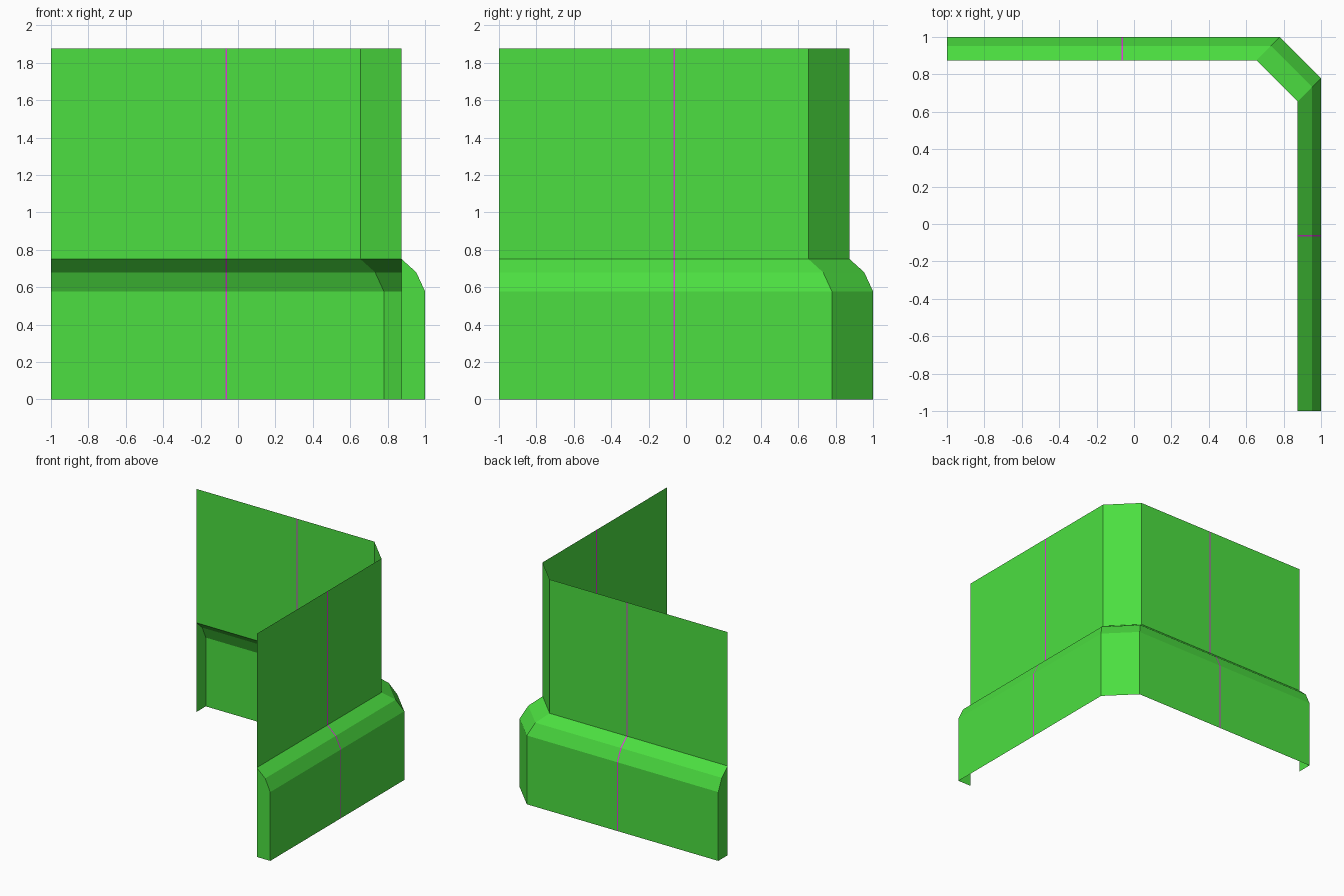
import bpy
import bmesh

cube = bpy.data.objects.get("Cube")
if cube:
    bpy.data.objects.remove(cube, do_unlink=True)


def make_material(name, colour):
    mat = bpy.data.materials.new(name)
    mat.use_nodes = True
    mat.diffuse_color = colour
    mat.node_tree.nodes["Principled BSDF"].inputs["Base Color"].default_value = colour
    return mat


green = make_material("bright green", (0.072, 0.74, 0.052, 1))
magenta = make_material("magenta", (0.70, 0.04, 0.68, 1))

INNER = 0.875      # distance of the upper wall from the centre
CHAMFER = 0.22     # cut across the corner
STRIPE = -0.0625   # middle of each wall
HALF = 0.005       # half the stripe width

# Wall cross-sections as (distance from centre, height)
skirt = [(1, 0), (1, 0.578), (0.953, 0.68), (INNER, 0.75)]
upper = [(INNER, 0.75), (INNER, 1.875)]


def plan(d):
    """Plan of both walls and the chamfered corner at distance d."""
    half = [(-1, d), (STRIPE - HALF, d), (STRIPE + HALF, d), (d - CHAMFER, d)]
    return half + [(y, x) for x, y in reversed(half)]


def build(name, add_faces):
    bm = bmesh.new()
    add_faces(bm)
    mesh = bpy.data.meshes.new(name)
    bm.to_mesh(mesh)
    bm.free()
    mesh.materials.append(green)
    mesh.materials.append(magenta)
    obj = bpy.data.objects.new(name, mesh)
    bpy.context.collection.objects.link(obj)
    return obj


def sweep(profile):
    """Sheet following the plan, with a stripe down the middle of each wall."""
    def add_faces(bm):
        rows = [[bm.verts.new((x, y, z)) for x, y in plan(d)] for d, z in profile]
        for low, high in zip(rows, rows[1:]):
            for i in range(len(low) - 1):
                face = bm.faces.new((low[i], high[i], high[i + 1], low[i + 1]))
                face.material_index = 1 if i in (1, 5) else 0
    return add_faces


def end_caps(bm):
    outline = skirt + [(INNER, 0)]
    bm.faces.new([bm.verts.new((d, -1, z)) for d, z in outline])
    bm.faces.new([bm.verts.new((-1, d, z)) for d, z in reversed(outline)])


build("upper_wall", sweep(upper))
build("lower_skirt", sweep(skirt))
build("skirt_end_caps", end_caps)
